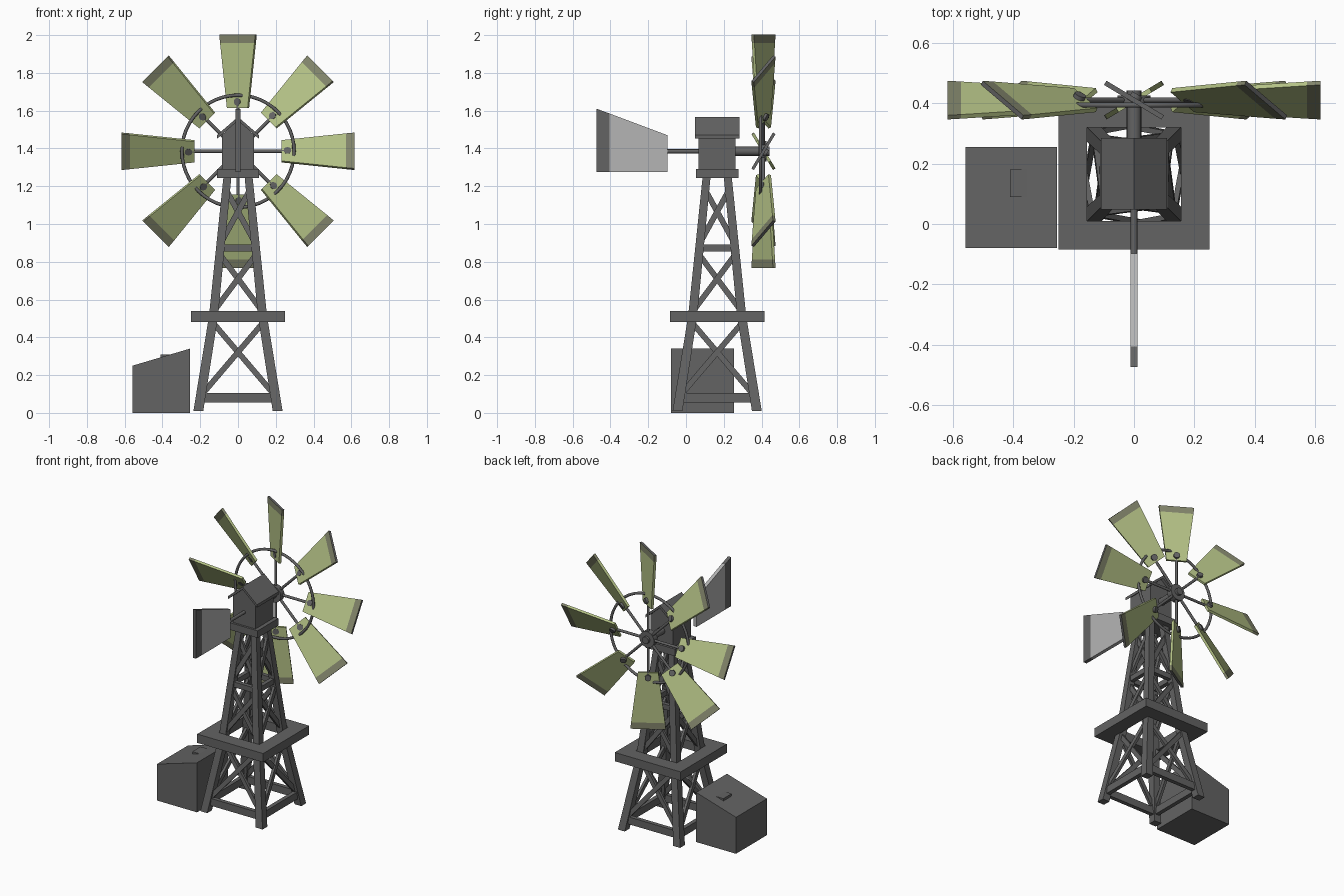
import bpy, bmesh, math
from mathutils import Vector, Matrix

if "Cube" in bpy.data.objects:
    bpy.data.objects.remove(bpy.data.objects["Cube"], do_unlink=True)


def material(name, rgb):
    m = bpy.data.materials.new(name)
    m.use_nodes = True
    m.diffuse_color = (*rgb, 1)
    m.node_tree.nodes["Principled BSDF"].inputs["Base Color"].default_value = (*rgb, 1)
    return m


GREY = material("dark grey", (0.125, 0.125, 0.125))
LIGHT = material("light grey", (0.46, 0.46, 0.46))
OLIVE = material("pale olive", (0.45, 0.53, 0.235))
TIP = material("dull olive", (0.22, 0.23, 0.145))

CY = 0.165                              # tower centre in y
HUB = Vector((0, 0.41, 1.385))          # rotor centre


def finish(name, bm, mats=(GREY,), smooth=False):
    bmesh.ops.recalc_face_normals(bm, faces=bm.faces)
    me = bpy.data.meshes.new(name)
    bm.to_mesh(me)
    bm.free()
    ob = bpy.data.objects.new(name, me)
    bpy.context.collection.objects.link(ob)
    for m in mats:
        me.materials.append(m)
    if smooth:
        bpy.ops.object.select_all(action="DESELECT")
        ob.select_set(True)
        bpy.context.view_layer.objects.active = ob
        bpy.ops.object.shade_smooth_by_angle(angle=math.radians(40))
    return ob


def loft(bm, rings):
    """Skin a list of equal-length point rings and cap both ends."""
    vs = [[bm.verts.new(p) for p in r] for r in rings]
    n = len(vs[0])
    sections = [[bm.faces.new((a[i], a[(i + 1) % n], b[(i + 1) % n], b[i])) for i in range(n)]
                for a, b in zip(vs, vs[1:])]
    caps = [bm.faces.new(vs[0]), bm.faces.new(vs[-1])]
    return sections, caps


def box(name, x, y, z):
    bm = bmesh.new()
    loft(bm, [[(x[0], y[0], k), (x[1], y[0], k), (x[1], y[1], k), (x[0], y[1], k)] for k in z])
    return finish(name, bm)


def extrude_y(name, profile, y0, y1):
    bm = bmesh.new()
    loft(bm, [[(x, y, z) for x, z in profile] for y in (y0, y1)])
    return finish(name, bm)


def beam(bm, p, q, w, d, out):
    """Straight bar from p to q, width w, depth d along the outward direction."""
    p, q, out = Vector(p), Vector(q), Vector(out)
    side = (q - p).cross(out).normalized()
    out = side.cross(q - p).normalized()
    loft(bm, [[e + side * a * w / 2 + out * b * d / 2
               for a, b in ((-1, -1), (1, -1), (1, 1), (-1, 1))] for e in (p, q)])


def rod(bm, p, q, r, n=16):
    p, q = Vector(p), Vector(q)
    m = Matrix.Translation((p + q) / 2) @ (q - p).to_track_quat("Z", "Y").to_matrix().to_4x4()
    bmesh.ops.create_cone(bm, cap_ends=True, segments=n, radius1=r, radius2=r,
                          depth=(q - p).length, matrix=m)


# Tower legs, kinked at the platform
def offset(z):
    return 0.21 - (z - 0.01) * 0.16 if z < 0.51 else 0.13 - (z - 0.51) * 0.1


for sx, left in ((-1, "right"), (1, "left")):
    for sy, front in ((-1, "front"), (1, "back")):
        bm = bmesh.new()
        loft(bm, [[(sx * offset(z) + a * h, CY + sy * offset(z) + b * h, z)
                   for a, b in ((-1, -1), (1, -1), (1, 1), (-1, 1))]
                  for z, h in ((0.01, 0.026), (0.51, 0.024), (1.25, 0.021))])
        finish(f"{front}_{left}_leg", bm)

# Cross braces and horizontal beams on the four tower sides
for i, side in enumerate(("front", "left", "back", "right")):
    bm = bmesh.new()
    for z0, z1 in ((0.09, 0.48), (0.54, 0.84), (0.9, 1.18)):
        for s in (-1, 1):
            beam(bm, (-s * offset(z0), -offset(z0) - s * 0.004, z0),
                 (s * offset(z1), -offset(z1) - s * 0.004, z1), 0.03, 0.018, (0, -1, 0))
    for z, w in ((0.08, 0.05), (0.873, 0.036)):
        o = offset(z)
        beam(bm, (-o, -o, z), (o, -o, z), w, 0.028, (0, -1, 0))
    bmesh.ops.transform(bm, verts=bm.verts, matrix=Matrix.Translation((0, CY, 0))
                        @ Matrix.Rotation(i * math.pi / 2, 4, "Z"))
    finish(f"{side}_braces", bm)

# Platform with a square opening
bm = bmesh.new()
rings = [[bm.verts.new((a * h, CY + b * h, z)) for a, b in ((-1, -1), (1, -1), (1, 1), (-1, 1))]
         for h, z in ((0.25, 0.48), (0.25, 0.54), (0.155, 0.54), (0.155, 0.48))]
for k in range(4):
    r, s = rings[k], rings[(k + 1) % 4]
    for i in range(4):
        j = (i + 1) % 4
        bm.faces.new((r[i], r[j], s[j], s[i]))
finish("platform", bm)

# Gear house with its base slab and gable roof
box("house_base", (-0.112, 0.112), (CY - 0.112, CY + 0.112), (1.243, 1.292))
extrude_y("gear_house", [(-0.085, 1.29), (0.085, 1.29), (0.085, 1.472), (0, 1.549), (-0.085, 1.472)],
          0.067, 0.263)
extrude_y("house_roof", [(-0.11, 1.452), (0, 1.547), (0.11, 1.452), (0.11, 1.472), (0, 1.567),
                         (-0.11, 1.472)], 0.048, 0.284)

# Tail vane on a rod, with a dark trailing band
bm = bmesh.new()
rod(bm, (0, -0.12, 1.385), (0, 0.08, 1.385), 0.011)
finish("tail_rod", bm, smooth=True)
bm = bmesh.new()
sections, caps = loft(bm, [[(-0.012, y, 1.275), (0.012, y, 1.275), (0.012, y, z), (-0.012, y, z)]
                           for y, z in ((-0.473, 1.61), (-0.405, 1.585), (-0.098, 1.47))])
for f in sections[0] + caps[:1]:
    f.material_index = 1
finish("tail_vane", bm, (LIGHT, GREY))

# Rotor shaft, hub and rim
bm = bmesh.new()
rod(bm, (0, 0.25, HUB.z), (0, 0.4, HUB.z), 0.024, 20)
finish("rotor_shaft", bm, smooth=True)
bm = bmesh.new()
rod(bm, (0, 0.385, HUB.z), (0, 0.425, HUB.z), 0.055, 24)
rod(bm, (0, 0.42, HUB.z), (0, 0.442, HUB.z), 0.024, 20)
finish("rotor_hub", bm, smooth=True)
bpy.ops.mesh.primitive_torus_add(major_radius=0.297, minor_radius=0.009, major_segments=48,
                                 minor_segments=10, location=(0, 0.394, HUB.z),
                                 rotation=(math.pi / 2, 0, 0))
rim = bpy.context.object
rim.name = "rotor_rim"
rim.data.materials.append(GREY)
bpy.ops.object.shade_smooth_by_angle(angle=math.radians(60))

# Eight pitched blades with spokes and bolts
pitch = math.radians(31)
chord = Vector((math.cos(pitch), -math.sin(pitch), 0))
normal = Vector((math.sin(pitch), math.cos(pitch), 0))
for i in range(8):
    turn = Matrix.Translation(HUB) @ Matrix.Rotation(i * math.pi / 4, 4, "Y")
    bm = bmesh.new()
    sections, caps = loft(bm, [[chord * a * h + normal * b * 0.008 + Vector((0, 0, r))
                                for a, b in ((-1, -1), (1, -1), (1, 1), (-1, 1))]
                               for r, h in ((0.23, 0.064), (0.573, 0.106), (0.617, 0.111))])
    for f in sections[1]:
        f.material_index = 1
    caps[1].material_index = 2
    bmesh.ops.transform(bm, verts=bm.verts, matrix=turn)
    finish(f"blade_{i + 1}", bm, (OLIVE, TIP, GREY))
    bm = bmesh.new()
    rod(bm, (0, 0, 0.03), (0, 0, 0.27), 0.009, 10)
    c = Vector((0, 0, 0.262))
    rod(bm, c - normal * 0.01, c + normal * 0.022, 0.02, 14)
    bmesh.ops.transform(bm, verts=bm.verts, matrix=turn)
    finish(f"spoke_{i + 1}", bm, smooth=True)

# Shed with a sloping roof and a small hatch
extrude_y("shed", [(-0.558, 0), (-0.255, 0), (-0.255, 0.34), (-0.558, 0.25)], -0.08, 0.255)
box("shed_hatch", (-0.41, -0.33), (0.09, 0.18), (0.28, 0.31))
